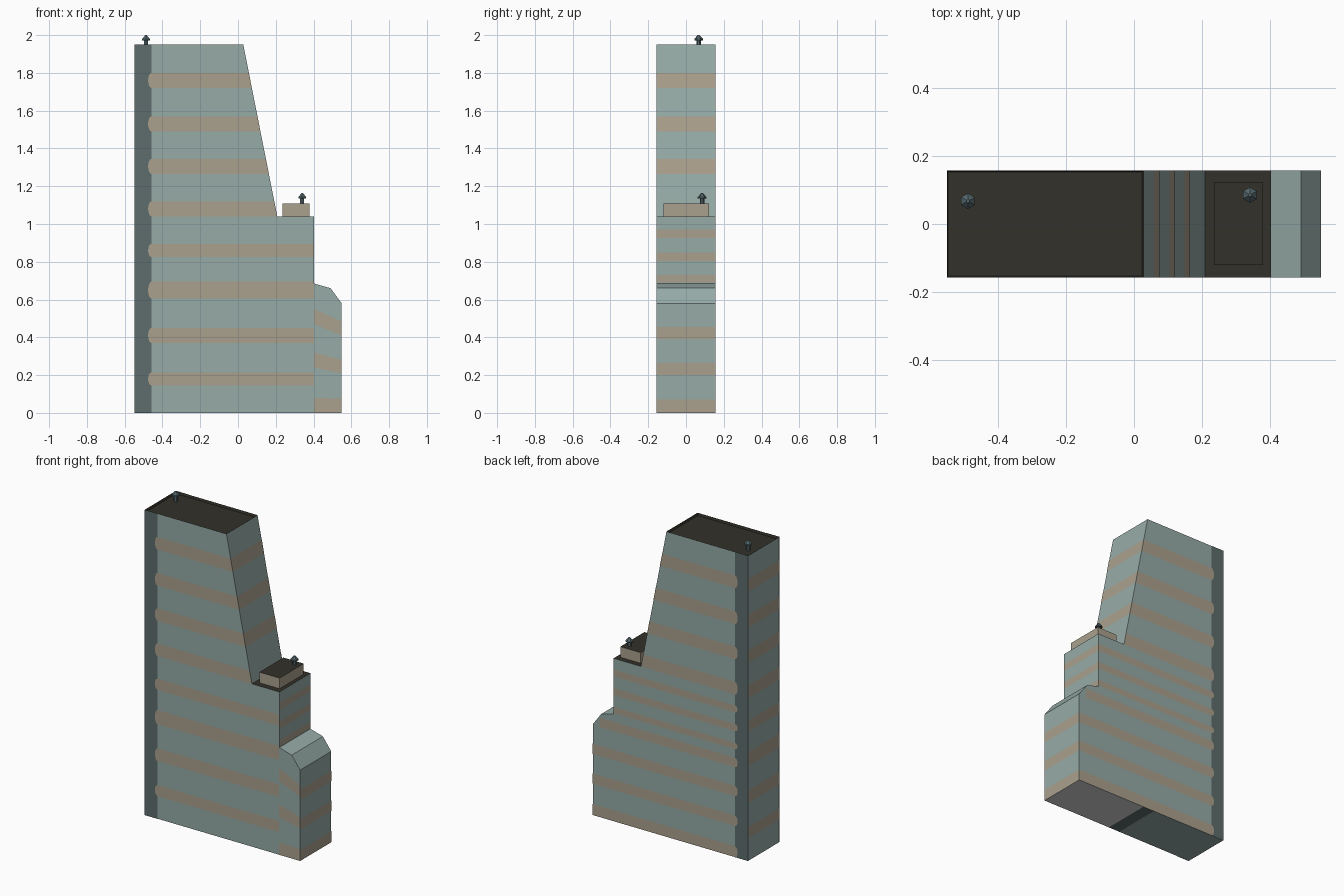
import bpy, bmesh, math
from mathutils import Vector

if "Cube" in bpy.data.objects:
    bpy.data.objects.remove(bpy.data.objects["Cube"])


def material(name, rgb):
    m = bpy.data.materials.new(name)
    lin = [((c / 255 + 0.055) / 1.055) ** 2.4 for c in rgb]
    m.diffuse_color = (*lin, 1)
    m.use_nodes = True
    m.node_tree.nodes["Principled BSDF"].inputs["Base Color"].default_value = m.diffuse_color
    return m


WALL = material("pale teal wall", (150, 171, 167))
TAN = material("tan band", (170, 160, 141))
SLATE = material("dark slate strip", (94, 109, 108))
ROOF = material("dark roof", (51, 49, 41))
GREY = material("light grey underside", (212, 212, 210))
VENT = material("vent metal", (85, 104, 110))

W = 0.157                       # half depth of the tower
L, STEP, R = -0.549, 0.402, 0.549  # left wall, step wall, right wall


def finish(name, bm, mats):
    me = bpy.data.meshes.new(name)
    bm.to_mesh(me)
    bm.free()
    for m in mats:
        me.materials.append(m)
    ob = bpy.data.objects.new(name, me)
    bpy.context.collection.objects.link(ob)
    return ob


def slope_x(z):
    """Right edge of the upper tower at height z."""
    return 0.208 - (z - 1.04) * 0.18 / 0.91


def plates(name, polys, mat, normal, lift=0.001):
    """Flat painted shapes laid just above a wall."""
    bm = bmesh.new()
    n = Vector(normal).normalized()
    for pts in polys:
        f = bm.faces.new([bm.verts.new(Vector(p) + n * lift) for p in pts])
        f.normal_update()
        if f.normal.dot(n) < 0:
            f.normal_flip()
    return finish(name, bm, [mat])


def box(name, x0, x1, y0, y1, z0, z1, mats):
    bm = bmesh.new()
    bmesh.ops.create_cube(bm, size=1)
    for v in bm.verts:
        v.co = ((x0, x1)[v.co.x > 0], (y0, y1)[v.co.y > 0], (z0, z1)[v.co.z > 0])
    bm.normal_update()
    for f in bm.faces:
        f.material_index = int(f.normal.z > 0.9)
    return finish(name, bm, mats)


# Tower body: side profile pulled through the depth
profile = [(L, 0), (R, 0), (R, 0.58), (0.49, 0.66), (STEP, 0.685),
           (STEP, 1.04), (0.208, 1.04), (0.028, 1.95), (L, 1.95)]
bm = bmesh.new()
face = bm.faces.new([bm.verts.new((x, -W, z)) for x, z in profile])
ext = bmesh.ops.extrude_face_region(bm, geom=[face])
bmesh.ops.translate(bm, vec=(0, 2 * W, 0),
                    verts=[g for g in ext["geom"] if isinstance(g, bmesh.types.BMVert)])
bmesh.ops.recalc_face_normals(bm, faces=bm.faces)
# Sunken main roof
top = [f for f in bm.faces if f.calc_center_median().z > 1.94]
bmesh.ops.inset_region(bm, faces=top, thickness=0.006)
bmesh.ops.translate(bm, vec=(0, 0, -0.015), verts=top[0].verts)
# Underside split into three colour zones
for x in (-0.02, 0.06):
    bmesh.ops.bisect_plane(bm, geom=bm.verts[:] + bm.edges[:] + bm.faces[:],
                           plane_co=(x, 0, 0), plane_no=(1, 0, 0))
bm.normal_update()
for f in bm.faces:
    c = f.calc_center_median()
    if c.z > 1.92 or (f.normal.z > 0.99 and c.z > 1):
        f.material_index = 1
    elif f.normal.z < -0.9:
        f.material_index = 0 if c.x < -0.02 else 2 if c.x < 0.06 else 3
finish("tower_body", bm, [WALL, ROOF, SLATE, GREY])

# Band heights
upper = [(1.04, 1.12), (1.265, 1.345), (1.49, 1.57), (1.72, 1.80)]
front_low = [(0.145, 0.215), (0.37, 0.45), (0.605, 0.695), (0.825, 0.895)]
narrow = [(0.69, 0.73), (0.805, 0.85), (0.925, 0.97)]
annex_side = [(0, 0.07), (0.2, 0.265), (0.39, 0.455)]
back_low = annex_side + [(0.575, 0.635)] + narrow


def long_bands(y, low):
    polys = []
    for a, b in low + upper:
        if a >= 1.04:
            xa, xb = slope_x(a), slope_x(b)
        else:
            xa = xb = STEP if y < 0 or a > 0.65 else (R if b < 0.58 else 0.50)
        polys.append([(-0.49, y, a), (xa, y, a), (xb, y, b), (-0.49, y, b)])
    return polys


def strip(y, bands):
    """Dark corner strip whose edge is scalloped by the rounded band ends."""
    edge = [(-0.458, y, 0)]
    for a, b in bands:
        mid, h = (a + b) / 2, (b - a) / 2
        for i in range(9):
            t = -math.cos(math.pi * i / 8)
            edge.append((-0.458 - 0.018 * math.sqrt(max(0, 1 - t * t)), y, mid + h * t))
    edge.append((-0.458, y, 1.95))
    return [edge + [(L, y, 1.95), (L, y, 0)]]


# Front and back walls
for side, y, low in (("front", -W, front_low), ("back", W, back_low)):
    n = (0, math.copysign(1, y), 0)
    plates(side + "_bands", long_bands(y, low), TAN, n)
    plates(side + "_corner_strip", strip(y, low + upper), SLATE, n, 0.002)

# Drooping bands on the front of the annex
plates("annex_front_bands",
       [[(STEP, -W, a), (R, -W, c), (R, -W, d), (STEP, -W, b)]
        for a, b, c, d in ((0, 0.08, 0, 0.075), (0.24, 0.32, 0.21, 0.28),
                           (0.47, 0.55, 0.41, 0.485))], TAN, (0, -1, 0))


def cross_bands(name, bands, xf, normal):
    plates(name, [[(xf(a), -W, a), (xf(a), W, a), (xf(b), W, b), (xf(b), -W, b)]
                  for a, b in bands], TAN, normal)


# End walls
cross_bands("left_bands", front_low + upper, lambda z: L, (-1, 0, 0))
cross_bands("annex_right_bands", annex_side, lambda z: R, (1, 0, 0))
cross_bands("step_right_bands", narrow, lambda z: STEP, (1, 0, 0))
cross_bands("slope_bands", upper[1:], slope_x, (0.91, 0, 0.18))

# Rooftop hut
box("roof_hut", 0.235, 0.378, -0.12, 0.123, 1.04, 1.108, [TAN, ROOF])


# Six-sided roof vents: neck with an overhanging pointed cap
def vent(name, x, y, z, top):
    bm = bmesh.new()
    rings = []
    for r, h in ((0.012, z), (0.012, top - 0.028), (0.023, top - 0.028),
                 (0.023, top - 0.020), (0.005, top)):
        rings.append([bm.verts.new((x + r * math.cos(k * math.pi / 3 + 0.5),
                                    y + r * math.sin(k * math.pi / 3 + 0.5), h))
                      for k in range(6)])
    for a, b in zip(rings, rings[1:]):
        for k in range(6):
            bm.faces.new((a[k - 1], a[k], b[k], b[k - 1]))
    bm.faces.new(rings[-1])
    bmesh.ops.recalc_face_normals(bm, faces=bm.faces)
    finish(name, bm, [VENT])


vent("main_roof_vent", -0.487, 0.067, 1.93, 2.0)
vent("hut_vent", 0.34, 0.085, 1.105, 1.163)
